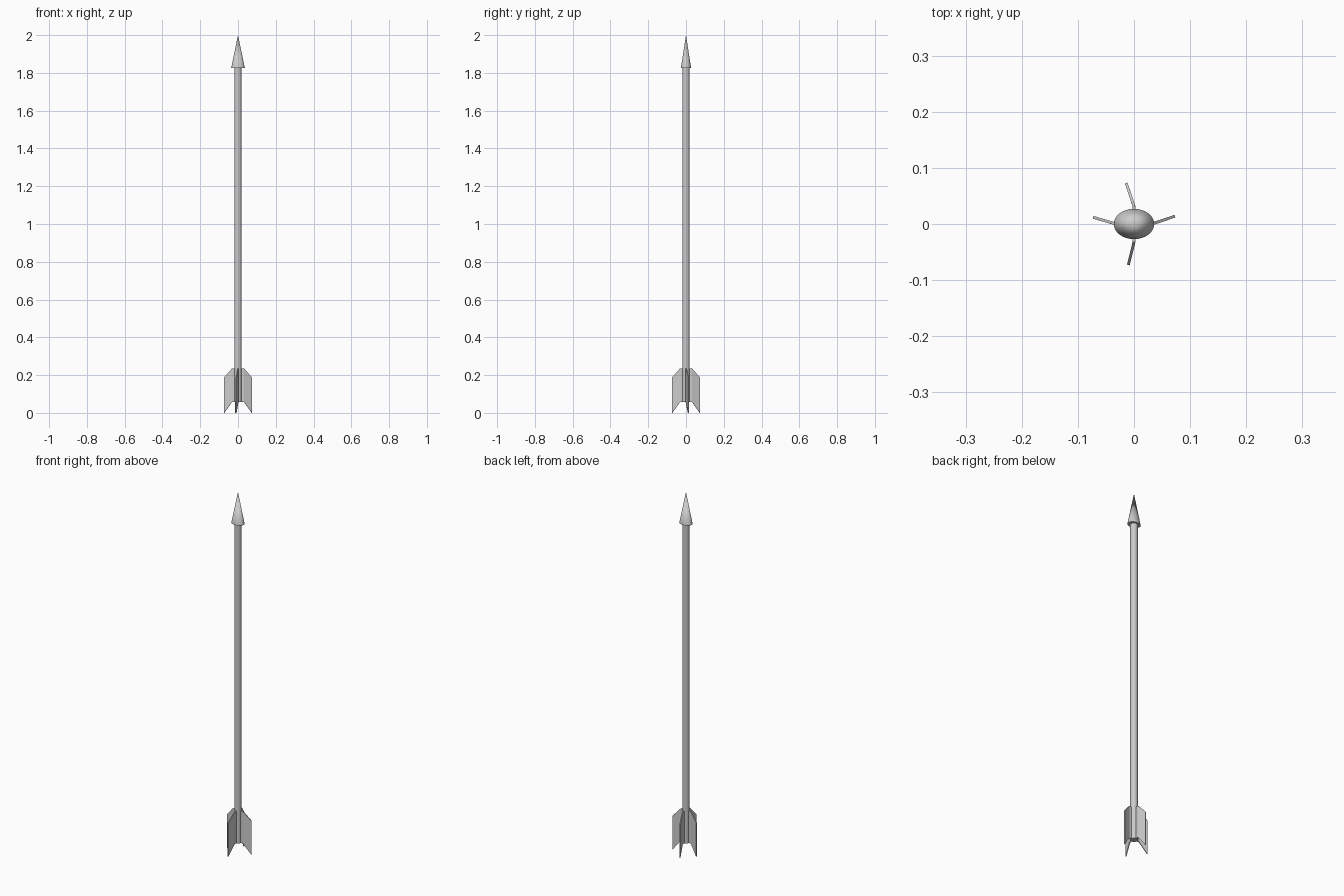
import bpy
from mathutils import Matrix
from math import radians

if "Cube" in bpy.data.objects:
    bpy.data.objects.remove(bpy.data.objects["Cube"])


def cone(name, r1, r2, z0, z1, sides, squash=1.0):
    bpy.ops.mesh.primitive_cone_add(vertices=sides, radius1=r1, radius2=r2,
                                    depth=z1 - z0, location=(0, 0, (z0 + z1) / 2))
    ob = bpy.context.object
    ob.name = name
    ob.scale.y = squash
    bpy.ops.object.transform_apply(location=True, rotation=False, scale=True)
    bpy.ops.object.shade_smooth_by_angle(angle=radians(35))
    return ob


# Shaft and flattened arrow head
cone("shaft", 0.0185, 0.0185, 0.057, 1.84, 24)
cone("head", 0.036, 0.0, 1.826, 2.0, 32, squash=0.027 / 0.036)

# Feathers: short radial root, then a vane bent sideways
ROOT, BEND, TIP = 0.015, 0.032, 0.073


def fin(name, angle, lean):
    verts = [(ROOT, 0, 0.057), (BEND, 0, 0.057), (TIP, lean, 0.0),
             (TIP, lean, 0.188), (BEND, 0, 0.235), (ROOT, 0, 0.235)]
    me = bpy.data.meshes.new(name)
    me.from_pydata(verts, [], [(0, 1, 4, 5), (1, 2, 3, 4)])
    me.transform(Matrix.Rotation(radians(angle), 4, 'Z'))
    ob = bpy.data.objects.new(name, me)
    bpy.context.collection.objects.link(ob)
    mod = ob.modifiers.new("thickness", 'SOLIDIFY')
    mod.thickness = 0.005
    mod.offset = 0


for side, angle, lean in (("right", 0, 0.014), ("back", 90, 0.014),
                          ("left", 180, -0.012), ("front", 270, -0.010)):
    fin("feather_" + side, angle, lean)
